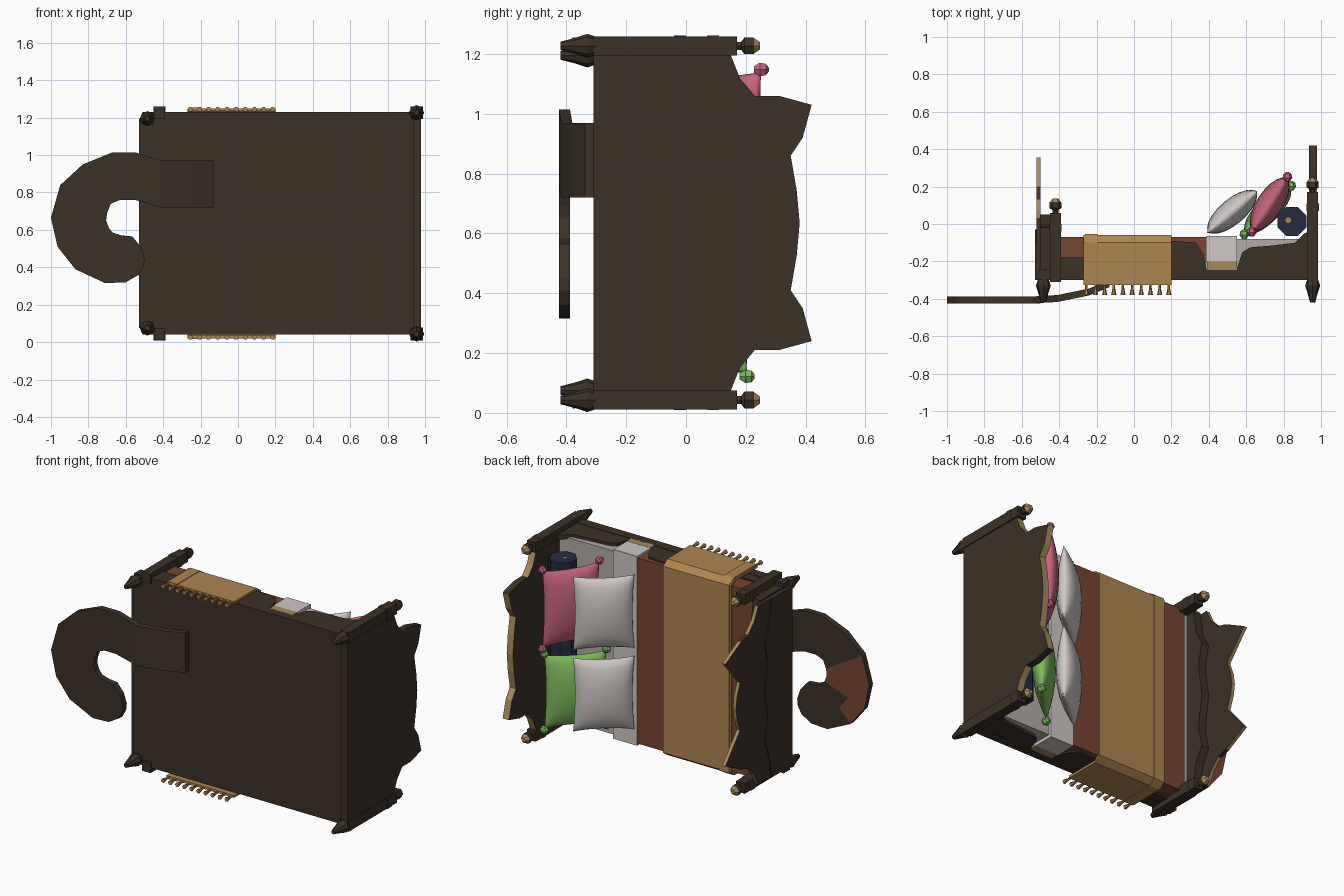
import bpy, bmesh, math
from mathutils import Vector

if "Cube" in bpy.data.objects:
    bpy.data.objects.remove(bpy.data.objects["Cube"])

MID = 0.635  # centre of the bed's width (along z)


def mat(name, c):
    m = bpy.data.materials.new(name)
    m.diffuse_color = (*c, 1)
    m.use_nodes = True
    m.node_tree.nodes["Principled BSDF"].inputs["Base Color"].default_value = m.diffuse_color
    return m


DARK = mat("dark wood", (0.045, 0.031, 0.02))
TAN = mat("tan edge", (0.38, 0.25, 0.11))
THROW = mat("ochre cloth", (0.43, 0.235, 0.08))
BROWN = mat("rust blanket", (0.19, 0.06, 0.032))
WHITE = mat("white linen", (0.62, 0.58, 0.56))
SHEET = mat("grey sheet", (0.45, 0.41, 0.38))
PINK = mat("pink cloth", (0.56, 0.13, 0.2))
GREEN = mat("green cloth", (0.21, 0.5, 0.11))
NAVY = mat("navy cloth", (0.02, 0.024, 0.055))


def finish(bm, name, mats, rule=None, smooth=False):
    bmesh.ops.recalc_face_normals(bm, faces=bm.faces)
    bm.normal_update()
    if rule:
        for f in bm.faces:
            f.material_index = rule(f)
    me = bpy.data.meshes.new(name)
    bm.to_mesh(me)
    bm.free()
    for m in mats:
        me.materials.append(m)
    if smooth:
        for p in me.polygons:
            p.use_smooth = True
    ob = bpy.data.objects.new(name, me)
    bpy.context.collection.objects.link(ob)
    return ob


def prism(name, pts, axis, a, b, mats, rule=None):
    """Extrude a 2D outline along an axis; x: (y,z), y: (x,z), z: (x,y)."""
    bm = bmesh.new()
    vs = []
    for p in pts:
        v = list(p)
        v.insert("xyz".index(axis), a)
        vs.append(bm.verts.new(v))
    f = bm.faces.new(vs)
    r = bmesh.ops.extrude_face_region(bm, geom=[f])
    d = Vector((0, 0, 0))
    d["xyz".index(axis)] = b - a
    bmesh.ops.translate(bm, verts=[v for v in r["geom"] if isinstance(v, bmesh.types.BMVert)], vec=d)
    return finish(bm, name, mats, rule)


def box(name, x, y, z, mats, rule=None):
    return prism(name, [(x[0], y[0]), (x[1], y[0]), (x[1], y[1]), (x[0], y[1])], "z", z[0], z[1], mats, rule)


def lathe(name, c, prof, n, mats, rule=None):
    """Turned part around a line parallel to y; prof is (radius, y)."""
    bm = bmesh.new()
    rings = [[bm.verts.new((c[0] + r * math.cos(2 * math.pi * i / n), y, c[1] + r * math.sin(2 * math.pi * i / n)))
              for i in range(n)] for r, y in prof]
    for a, b in zip(rings, rings[1:]):
        for i in range(n):
            bm.faces.new((a[i], a[(i + 1) % n], b[(i + 1) % n], b[i]))
    bm.faces.new(rings[0])
    bm.faces.new(rings[-1])
    return finish(bm, name, mats, rule)


def wide(half, base=-0.3):
    """Mirror half an outline (y, distance from middle) into a board outline."""
    up = [(y, MID + d) for y, d in half]
    down = [(y, MID - d) for y, d in reversed(half) if d > 0]
    return [(base, up[0][1])] + up + down + [(base, down[-1][1])]


def worn(f):
    return 1 if f.normal.y > 0.3 else 0


# headboard and footboard with spiky crests and pale worn edges
head = [(0.15, 0.56), (0.18, 0.485), (0.23, 0.425), (0.31, 0.425), (0.42, 0.395),
        (0.39, 0.285), (0.35, 0.225), (0.37, 0.11), (0.38, 0)]
foot = [(0.03, 0.56), (0.07, 0.48), (0.13, 0.42), (0.2, 0.4), (0.355, 0.32),
        (0.27, 0.22), (0.21, 0.15), (0.24, 0.07), (0.25, 0)]
ledge = [(-0.02, 0.57), (0.0, 0.42), (0.05, 0.33), (0.02, 0.2), (0.05, 0)]
trim = [(-0.1, 0.56), (-0.07, 0.42), (-0.03, 0.3), (-0.06, 0.18), (-0.03, 0)]
prism("headboard", wide(head, -0.31), "x", 0.935, 0.978, [DARK, TAN], worn)
prism("footboard", wide(foot), "x", -0.522, -0.5, [DARK, TAN], worn)
prism("footboard_inner", wide(ledge), "x", -0.5, -0.45, [DARK])
prism("footboard_trim", wide(trim), "x", -0.528, -0.522, [DARK])

# posts, finials, feet and rails on both sides
rail = [(-0.45, -0.3), (0.94, -0.3), (0.94, -0.04), (0.91, -0.05), (0.86, -0.1), (0.74, -0.115), (0.62, -0.125),
        (0.58, -0.15), (0.55, -0.24), (0.385, -0.24), (0.37, -0.16), (0.33, -0.1), (0.2, -0.09),
        (0.1, -0.18), (-0.45, -0.18)]
for s, side in ((1, "left"), (-1, "right")):
    zc = MID + s * 0.592
    for x, top, end in ((0.955, 0.17, "head"), (-0.42, 0.06, "foot")):
        box(f"{end}_post_{side}", (x - 0.03, x + 0.03), (-0.31, top), (zc - 0.032, zc + 0.032), [DARK])
        box(f"{end}_post_collar_{side}", (x - 0.033, x + 0.033), (top - 0.1, top - 0.06), (zc - 0.034, zc + 0.034), [DARK, TAN], worn)
        lathe(f"{end}_finial_{side}", (x, zc), [(0.015, top), (0.016, top + 0.015), (0.032, top + 0.025),
              (0.032, top + 0.055), (0.014, top + 0.077)], 6, [DARK, TAN], worn)
    for x, z, end in ((0.955, zc, "head"), (-0.485, MID + s * 0.56, "foot")):
        lathe(f"{end}_foot_{side}", (x, z), [(0.03, -0.3), (0.04, -0.33), (0.027, -0.37), (0.014, -0.42)], 8, [DARK])
    prism(f"side_rail_{side}", rail, "z", MID + s * 0.565, MID + s * 0.592, [DARK])
    # folded sheet corner with its pale hem
    box(f"sheet_flap_{side}", (0.385, 0.55), (-0.2, -0.068), (MID + s * 0.57, MID + s * 0.594), [WHITE])
    box(f"sheet_hem_{side}", (0.39, 0.55), (-0.245, -0.2), (MID + s * 0.57, MID + s * 0.595), [TAN])
box("base", (-0.51, 0.978), (-0.3, -0.24), (0.04, 1.23), [DARK])

# bedding
box("mattress", (-0.45, 0.935), (-0.24, -0.08), (0.06, 1.21), [SHEET])
box("blanket", (-0.425, 0.385), (-0.24, -0.07), (0.053, 1.217), [BROWN])
box("sheet_fold", (0.385, 0.55), (-0.1, -0.064), (0.042, 1.228), [WHITE])


# draped throw with hanging fringe
def drape(w, top):
    return [(-0.325, MID + w), (-0.1, MID + w), (top, MID + w - 0.03), (top, MID - w + 0.03),
            (-0.1, MID - w), (-0.325, MID - w), (-0.325, MID - w + 0.015), (-0.1, MID - w + 0.015),
            (top - 0.015, MID - w + 0.04), (top - 0.015, MID + w - 0.04), (-0.1, MID + w - 0.015),
            (-0.325, MID + w - 0.015)]


prism("throw", drape(0.615, -0.058), "x", -0.27, 0.2, [THROW])
prism("throw_band", drape(0.619, -0.054), "x", -0.262, -0.195, [THROW])
for s in (1, -1):
    for i in range(10):
        lathe(f"fringe_{i}_{s}", (-0.255 + i * 0.049, MID + s * 0.609),
              [(0.006, -0.32), (0.007, -0.345), (0.014, -0.38)], 6, [THROW])


# cushions: pinched two-sided grids leaning on the headboard
def cushion(name, c, ang, hu, hz, t, m, knobs=False):
    bm = bmesh.new()
    n = 10
    U = Vector((math.cos(ang), math.sin(ang), 0))
    N = Vector((-U.y, U.x, 0))
    C = Vector(c)
    for s in (1, -1):
        g = []
        for i in range(n + 1):
            u = math.sin(math.pi * (i / n - 0.5))
            row = []
            for j in range(n + 1):
                v = math.sin(math.pi * (j / n - 0.5))
                h = t * max(0, (1 - u * u) * (1 - v * v)) ** 0.5
                pu, pv = u * (0.94 + 0.06 * v * v), v * (0.94 + 0.06 * u * u)
                row.append(bm.verts.new(C + U * pu * hu + Vector((0, 0, pv * hz)) + N * s * h))
            g.append(row)
        for i in range(n):
            for j in range(n):
                bm.faces.new((g[i][j], g[i + 1][j], g[i + 1][j + 1], g[i][j + 1]))
    bmesh.ops.remove_doubles(bm, verts=bm.verts, dist=0.0005)
    finish(bm, name, [m], smooth=True)
    if knobs:
        for a in (1, -1):
            for b in (1, -1):
                p = C + U * a * hu + Vector((0, 0, b * hz))
                lathe(f"{name}_knob_{a}_{b}", (p.x, p.z + b * 0.008),
                      [(0.012, p.y - 0.025), (0.026, p.y - 0.005), (0.022, p.y + 0.015), (0.008, p.y + 0.025)], 6, [m])


cushion("white_pillow_upper", (0.525, 0.065, 0.89), math.radians(40), 0.175, 0.23, 0.068, WHITE)
cushion("white_pillow_lower", (0.525, 0.065, 0.38), math.radians(40), 0.175, 0.23, 0.068, WHITE)
cushion("pink_cushion", (0.725, 0.105, 0.9), math.radians(57), 0.175, 0.24, 0.07, PINK, True)
cushion("green_cushion", (0.715, 0.075, 0.36), math.radians(46), 0.18, 0.23, 0.065, GREEN, True)

# bolster with pale end buttons
octagon = [(math.cos(math.pi * (i + 0.5) / 4), math.sin(math.pi * (i + 0.5) / 4)) for i in range(8)]
prism("bolster", [(0.845 + 0.083 * a, 0.013 + 0.083 * b) for a, b in octagon], "z", 0.14, 1.13, [NAVY])
prism("bolster_button", [(0.825 + 0.015 * a, 0.02 + 0.015 * b) for a, b in octagon], "z", 0.133, 1.137, [TAN])

# curled tail fixed under the base: (outer x, outer z, inner x, inner z, back y)
TAIL = [(-.13, .97, -.13, .72, -.3), (-.24, .97, -.24, .72, -.345), (-.41, .97, -.41, .72, -.38),
        (-.55, 1.015, -.55, .76, -.388), (-.67, 1.015, -.63, .76, -.388), (-.83, .95, -.68, .74, -.388),
        (-.95, .84, -.7, .69, -.388), (-1, .665, -.705, .65, -.388), (-.965, .51, -.69, .61, -.388),
        (-.87, .39, -.67, .585, -.388), (-.71, .315, -.62, .57, -.388), (-.6, .32, -.565, .565, -.388),
        (-.53, .36, -.52, .51, -.388), (-.503, .41, -.5, .45, -.388)]
bm = bmesh.new()
rings = []
for ox, oz, ix, iz, y in TAIL:
    back = [(ox, y, oz), (ox * .6 + ix * .4, y, oz * .6 + iz * .4), (ix, y, iz)]
    rings.append([bm.verts.new(p) for p in back + [(x, yy - 0.037, z) for x, yy, z in reversed(back)]])
for a, b in zip(rings, rings[1:]):
    for i in range(6):
        bm.faces.new((a[i], a[(i + 1) % 6], b[(i + 1) % 6], b[i]))
bm.faces.new(rings[0])
bm.faces.new(rings[-1])


def patch(f):
    c = f.calc_center_median()
    return 1 if f.normal.y > 0.9 and c.x < -0.78 and 0.4 < c.z < 0.8 else 0


finish(bm, "tail", [DARK, BROWN], patch)
